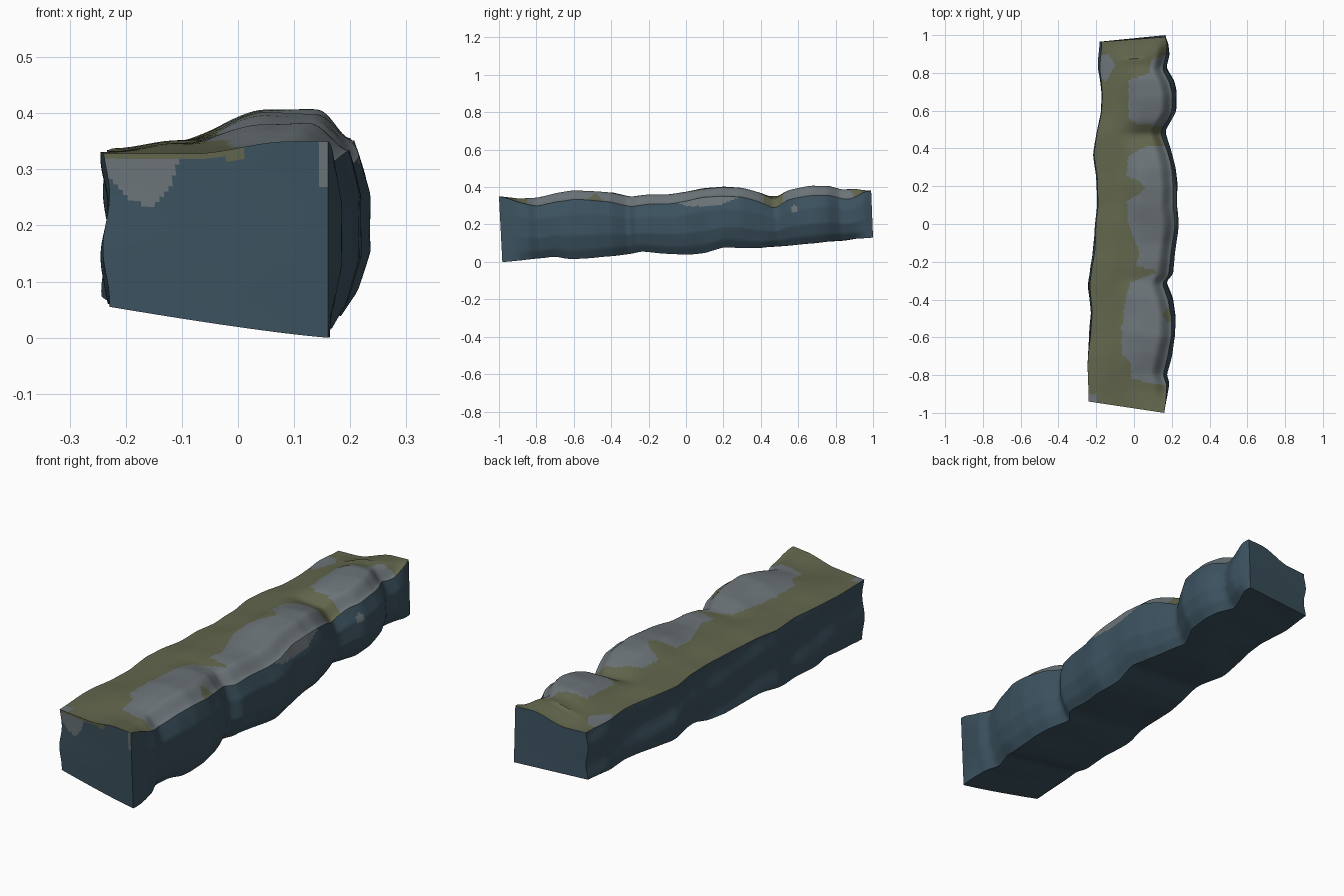
import bpy, bmesh, math
from mathutils import Vector, noise

if "Cube" in bpy.data.objects:
    bpy.data.objects.remove(bpy.data.objects["Cube"])


def lin(tab, y):
    """Linear lookup in a list of (position, value) pairs."""
    if y <= tab[0][0]:
        return tab[0][1]
    for (a, p), (b, q) in zip(tab, tab[1:]):
        if y <= b:
            return p + (q - p) * (y - a) / (b - a)
    return tab[-1][1]


def soft(tab, y, r=0.02):
    return (lin(tab, y - r) + 2 * lin(tab, y) + lin(tab, y + r)) / 4


def mix(a, b, f):
    return a + (b - a) * f


def step(a, b, x):
    f = min(1, max(0, (x - a) / (b - a)))
    return f * f * (3 - 2 * f)


# outlines along the length
LEFT = [(-.96, -.235), (-.78, -.238), (-.5, -.222), (-.35, -.238), (-.2, -.215), (0, -.2), (.1, -.19),
        (.25, -.19), (.37, -.208), (.5, -.19), (.6, -.172), (.7, -.165), (.85, -.185), (.97, -.177)]
RIGHT = [(-1, .16), (-.92, .175), (-.85, .187), (-.8, .175), (-.7, .2), (-.6, .217), (-.5, .22),
         (-.4, .205), (-.31, .17), (-.27, .205), (-.15, .217), (-.05, .235), (0, .238), (.1, .225),
         (.2, .23), (.3, .22), (.4, .195), (.49, .165), (.55, .195), (.6, .22), (.7, .224),
         (.76, .21), (.83, .172), (.9, .19), (.96, .182), (1, .165)]
RIDGE = [(-1, .35), (-.9, .338), (-.8, .345), (-.7, .37), (-.6, .382), (-.4, .373), (-.3, .345),
         (-.2, .358), (-.1, .36), (0, .373), (.1, .393), (.2, .402), (.3, .395), (.4, .37),
         (.48, .338), (.55, .382), (.68, .405), (.78, .407), (.85, .385), (.92, .388), (1, .38)]
BASE = [(-.98, 0), (-.72, .028), (-.65, .012), (-.4, .03), (-.25, .052), (0, .042), (.1, .05),
        (.2, .078), (.4, .072), (.6, .092), (.9, .122), (1, .13)]
SIDE = [(0, -.05), (.15, -.022), (.4, 0), (.75, 0), (1, -.022)]

# colour borders: bare stone edge on top, and on the right side
BARE = [(-.88, .4), (-.85, .12), (-.82, -.01), (-.73, -.02), (-.69, -.065), (-.55, -.065), (-.4, -.045),
        (-.31, -.02), (-.28, .06), (-.25, .13), (-.22, .01), (-.15, .03), (-.05, -.01), (0, -.03),
        (.12, -.04), (.16, .03), (.19, .06), (.23, .03), (.25, -.04), (.36, -.03), (.41, .06), (.44, .4),
        (.49, .4), (.53, .02), (.56, -.03), (.76, -.03), (.8, .08), (.87, .09), (.9, .17), (.92, .4)]
SEAM = [(-.93, .4), (-.85, .335), (-.8, .322), (-.6, .33), (-.45, .345), (-.3, .35), (-.2, .36),
        (-.1, .33), (0, .3), (.1, .295), (.2, .31), (.28, .345), (.4, .37), (.46, .32), (.52, .34),
        (.6, .345), (.75, .36), (.85, .4)]
CORNER = [(-.24, .29), (-.22, .275), (-.19, .245), (-.16, .232), (-.13, .25), (-.1, .325)]


def pos(u, v, t):
    """Point of the rock ledge: u across, v up, t along."""
    yc = 2 * t - 1
    body = step(0, .12, t) * step(0, .06, 1 - t)
    xl = soft(LEFT, yc) + .006 * math.sin(9 * v + 5 * yc)
    xr = soft(RIGHT, yc, .012) + body * lin(SIDE, v)
    x = mix(xl, xr, u)
    # slanting ends
    y = mix(mix(-.94, -1, u) + .018 * (1 - v) * u, mix(.965, .99, u) + .01 * (1 - v) * u, t)
    # top: flat walkway on the left, boulders on the right
    walk = .328 + .012 * t + .015 * step(.0, .3, u) * body
    top = mix(walk, soft(RIDGE, yc, .015), step(-.1, .05, x) if body > .9 else step(-.08, .09, x))
    top -= body * .05 * step(0, 1, (u - .82) / .18) ** 1.3
    low = soft(BASE, yc) + mix(.055, 0, t) * (1 - u) ** 1.2
    z = mix(low, top, v)
    p = Vector((x, y, z))
    n = noise.noise(p * 7) * .006 * body
    return p + Vector((n * (2 * u - 1), 0, n))


def material(name, rgb):
    m = bpy.data.materials.new(name)
    m.diffuse_color = (*rgb, 1)
    m.use_nodes = True
    m.node_tree.nodes["Principled BSDF"].inputs["Base Color"].default_value = m.diffuse_color
    return m


bm = bmesh.new()
NU, NV, NT = 48, 30, 190
side_of = bm.faces.layers.int.new("side")


def patch(na, nb, f, side, flip):
    g = [[bm.verts.new(f(i / na, j / nb)) for j in range(nb + 1)] for i in range(na + 1)]
    for i in range(na):
        for j in range(nb):
            q = [g[i][j], g[i + 1][j], g[i + 1][j + 1], g[i][j + 1]]
            bm.faces.new(q[::-1] if flip else q)[side_of] = side


# six sides of the ledge
TOP, BOTTOM, LEFTS, RIGHTS, FRONT, BACK = range(6)
patch(NU, NT, lambda a, b: pos(a, 1, b), TOP, False)
patch(NU, NT, lambda a, b: pos(a, 0, b), BOTTOM, True)
patch(NV, NT, lambda a, b: pos(0, a, b), LEFTS, False)
patch(NV, NT, lambda a, b: pos(1, a, b), RIGHTS, True)
patch(NU, NV, lambda a, b: pos(a, b, 0), FRONT, False)
patch(NU, NV, lambda a, b: pos(a, b, 1), BACK, True)
bmesh.ops.remove_doubles(bm, verts=bm.verts, dist=1e-5)
bmesh.ops.recalc_face_normals(bm, faces=bm.faces)
zmin = min(v.co.z for v in bm.verts)
bmesh.ops.translate(bm, verts=bm.verts, vec=(0, 0, -zmin))

# colours: 0 slate sides, 1 bare stone, 2 moss
for f in bm.faces:
    c, s = f.calc_center_median(), f[side_of]
    f.smooth = True
    f.material_index = 0
    if s == TOP:
        loose = (.76 < c.y < .9 and c.x < -.1 - .6 * abs(c.y - .84)) or (c.y < -.9 and c.x < -.2)
        spot = (c.x - .19) ** 2 + (c.y + .48) ** 2 < .035 ** 2
        f.material_index = 1 if (c.x > lin(BARE, c.y) and not spot) or loose else 2
        if f.normal.z < .35:
            f.material_index = 0
    elif s == RIGHTS:
        dot = (c.y - .58) ** 2 + (c.z - .283) ** 2 < .02 ** 2
        if c.z > lin(SEAM, c.y) or dot:
            f.material_index = 1
    elif s == FRONT:
        if (c.x < -.1 and c.z > lin(CORNER, c.x)) or (c.x > .148 and c.z > .27):
            f.material_index = 1
        if c.z > .318 and c.x < .01:
            f.material_index = 2

me = bpy.data.meshes.new("rock_ledge")
bm.to_mesh(me)
bm.free()
for m in (material("slate blue", (.045, .085, .115)),
          material("bare grey stone", (.15, .175, .187)),
          material("moss green", (.122, .132, .072))):
    me.materials.append(m)
ob = bpy.data.objects.new("rock_ledge", me)
bpy.context.collection.objects.link(ob)
bpy.context.view_layer.objects.active = ob
ob.select_set(True)
bpy.ops.object.shade_smooth_by_angle(angle=math.radians(38))
